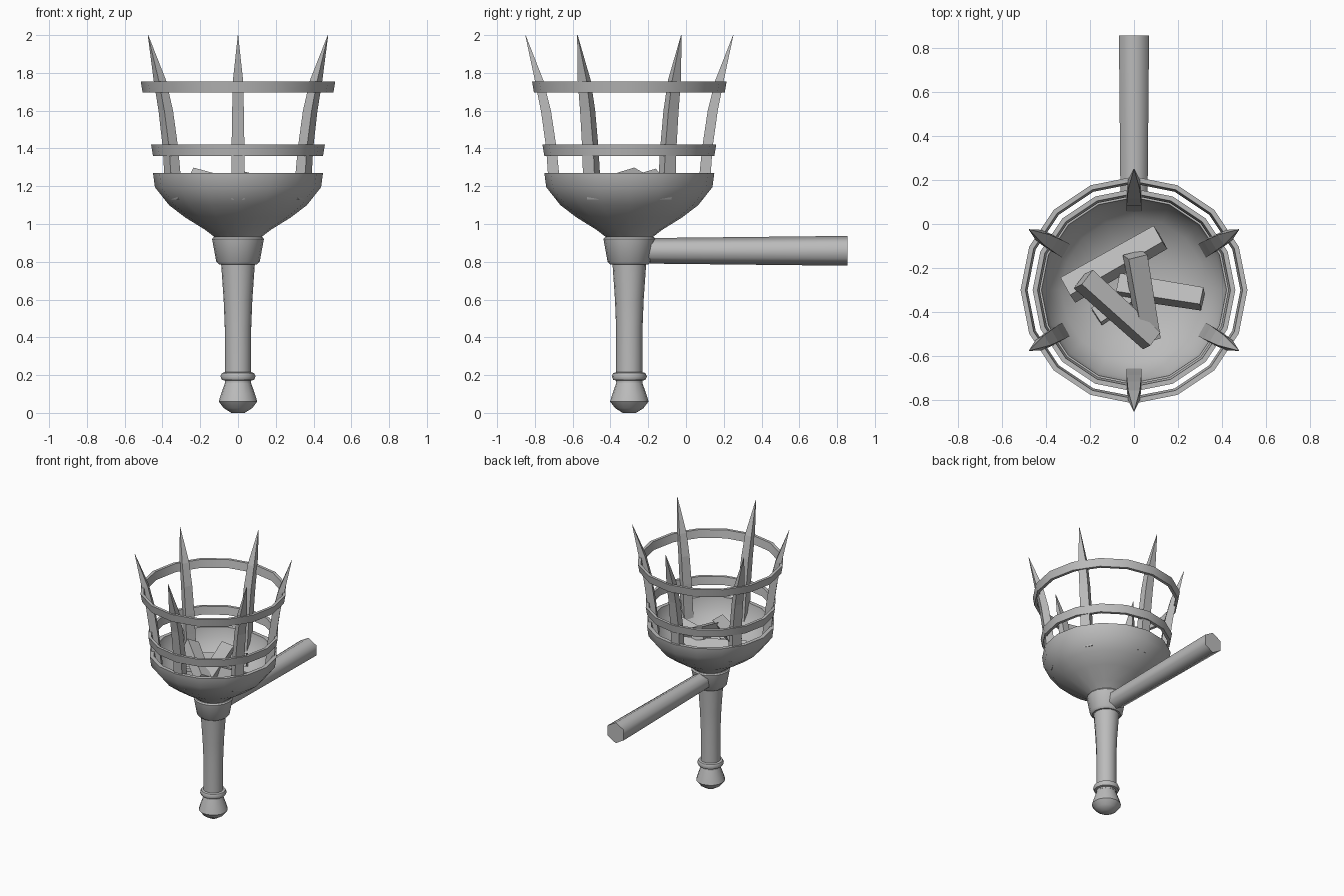
import bpy, bmesh
from math import sin, cos, pi, radians
from mathutils import Vector, Matrix

if "Cube" in bpy.data.objects:
    bpy.data.objects.remove(bpy.data.objects["Cube"])

AXIS = Vector((0, -0.3, 0))  # vertical axis of the torch

iron = bpy.data.materials.new("grey_iron")
iron.use_nodes = True
GREY = (0.5, 0.5, 0.5, 1)
iron.diffuse_color = GREY
iron.node_tree.nodes["Principled BSDF"].inputs["Base Color"].default_value = GREY


def finish(name, bm, smooth=None):
    bmesh.ops.remove_doubles(bm, verts=bm.verts[:], dist=0.0001)
    bmesh.ops.recalc_face_normals(bm, faces=bm.faces[:])
    mesh = bpy.data.meshes.new(name)
    bm.to_mesh(mesh)
    bm.free()
    mesh.materials.append(iron)
    obj = bpy.data.objects.new(name, mesh)
    bpy.context.collection.objects.link(obj)
    if smooth:
        bpy.ops.object.select_all(action="DESELECT")
        obj.select_set(True)
        bpy.context.view_layer.objects.active = obj
        bpy.ops.object.shade_smooth_by_angle(angle=radians(smooth))
    return obj


def loft(name, sections, smooth=None, caps=True):
    """Skin a list of equally sized point loops."""
    bm = bmesh.new()
    loops = [[bm.verts.new(p) for p in s] for s in sections]
    for a, b in zip(loops, loops[1:]):
        for i in range(len(a)):
            j = (i + 1) % len(a)
            bm.faces.new((a[i], a[j], b[j], b[i]))
    if caps:
        bm.faces.new(loops[0])
        bm.faces.new(loops[-1])
    return finish(name, bm, smooth)


def lathe(name, profile, sides=16, smooth=35, caps=True):
    """Turn (radius, height) points around the torch axis."""
    rings = [[AXIS + Vector((r * cos(2 * pi * i / sides), r * sin(2 * pi * i / sides), z))
              for i in range(sides)] for r, z in profile]
    return loft(name, rings, smooth, caps)


# Turned grip with pommel, bead and collar
lathe("pommel", [(0.035, 0), (0.075, 0.025), (0.102, 0.06), (0.09, 0.1), (0.065, 0.17)], smooth=45)
lathe("bead", [(0.06, 0.168), (0.085, 0.175), (0.093, 0.193), (0.085, 0.211), (0.06, 0.218)], smooth=50)
lathe("shaft", [(0.07, 0.16), (0.07, 0.45), (0.076, 0.6), (0.09, 0.8)])
lathe("collar", [(0.1, 0.785), (0.115, 0.8), (0.137, 0.92), (0.13, 0.93)])

# Hollow fire bowl: outer wall, rim, then inner wall
lathe("bowl", [(0.11, 0.92), (0.175, 0.97), (0.28, 1.035), (0.365, 1.1), (0.44, 1.195), (0.45, 1.27),
               (0.42, 1.27), (0.405, 1.2), (0.33, 1.1), (0.2, 1.035), (0.08, 1.01)])

# Basket hoops
for name, radius, low, high in (("lower_hoop", 0.45, 1.36, 1.42), ("upper_hoop", 0.505, 1.695, 1.755)):
    inner = radius - 0.022
    lathe(name, [(radius, low), (radius + 0.01, high), (inner + 0.01, high), (inner, low), (radius, low)],
          caps=False)

# Six curved spikes: inner radius, outer radius, half width, height
SPIKE = [(0.355, 0.385, 0.035, 1.13), (0.37, 0.43, 0.035, 1.25), (0.385, 0.44, 0.034, 1.4),
         (0.415, 0.468, 0.031, 1.6), (0.455, 0.5, 0.027, 1.76), (0.549, 0.551, 0.001, 2.0)]
for k in range(6):
    turn = Matrix.Rotation(radians(30 + 60 * k), 3, "Z")
    loft(f"spike_{k + 1}", [[AXIS + turn @ Vector(p) for p in
                             ((a, -w, z), (b, -w, z), (b, w, z), (a, w, z))] for a, b, w, z in SPIKE])

# Hexagonal wall bar
loft("wall_bar", [[(r * sin(i * pi / 3), y, 0.858 + r * cos(i * pi / 3)) for i in range(6)]
                  for y, r in ((-0.25, 0.067), (0.855, 0.079))], smooth=65)


# Split logs: square billets rolled about their length
def log(name, start, end, size, roll):
    start, end = Vector(start), Vector(end)
    along = (end - start).normalized()
    side = along.cross(Vector((0, 0, 1))).normalized()
    up = side.cross(along)
    angles = [radians(roll + 45 + 90 * i) for i in range(4)]
    loft(name, [[c + (side * cos(a) + up * sin(a)) * s * 0.707 for a in angles]
                for c, s in ((start, size), (end, size * 0.92))])


log("log_back", (-0.3, -0.3, 1.13), (0.12, -0.06, 1.15), 0.1, 25)
log("log_right", (-0.07, -0.28, 1.11), (0.31, -0.34, 1.16), 0.09, 20)
log("log_under", (-0.17, -0.42, 1.09), (0.03, -0.29, 1.08), 0.08, 10)
log("log_middle", (0.005, -0.14, 1.24), (0.07, -0.52, 1.13), 0.09, 15)
log("log_front", (-0.23, -0.25, 1.24), (0.08, -0.53, 1.16), 0.09, 25)
